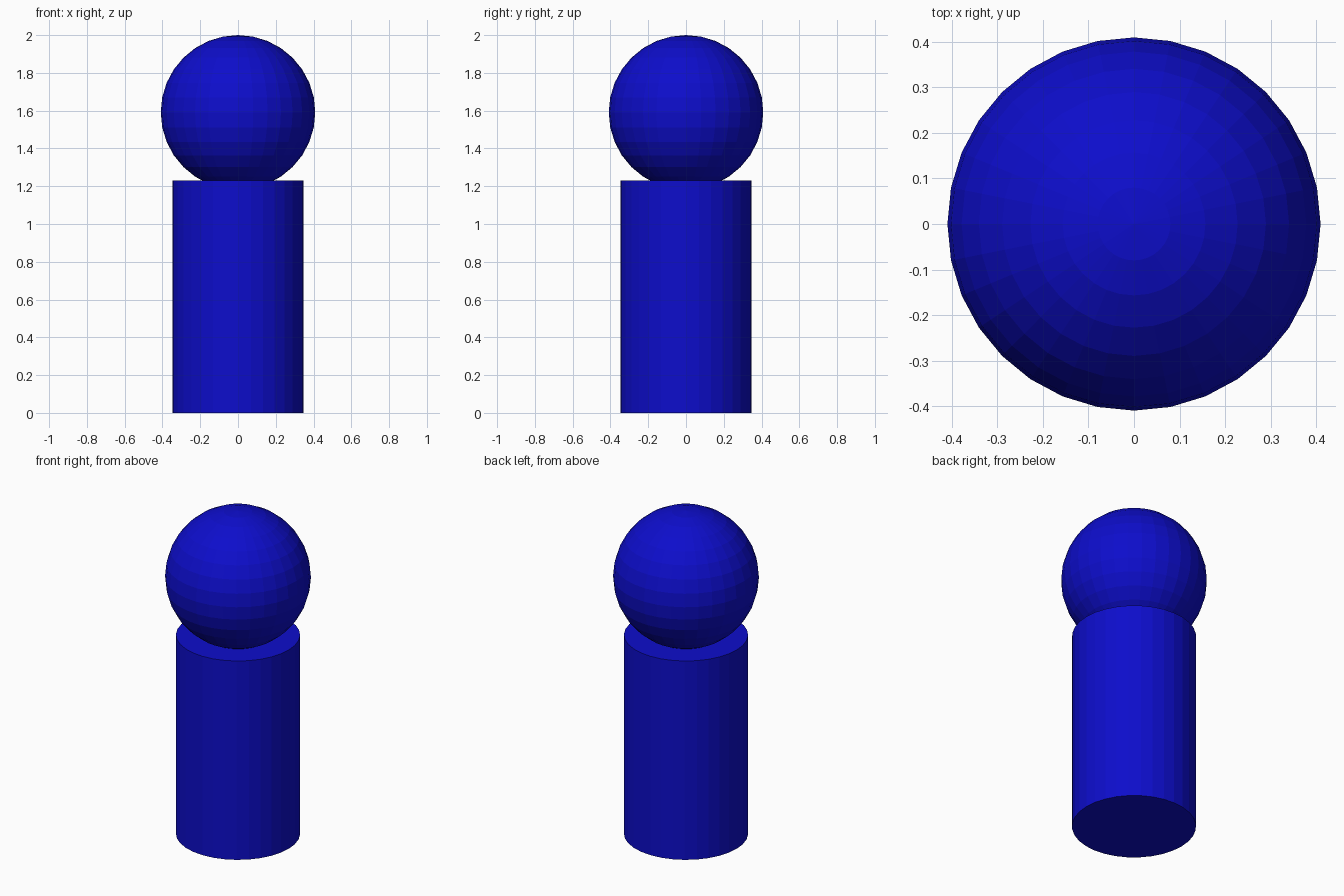
import bpy

if "Cube" in bpy.data.objects:
    bpy.data.objects.remove(bpy.data.objects["Cube"])

BODY_R, BODY_H = 0.348, 1.23
HEAD_R = 0.409

blue = bpy.data.materials.new("blue")
blue.diffuse_color = (0.004, 0.004, 0.6, 1)
blue.use_nodes = True
blue.node_tree.nodes["Principled BSDF"].inputs["Base Color"].default_value = blue.diffuse_color


def finish(name):
    obj = bpy.context.object
    obj.name = name
    obj.data.materials.append(blue)


# Cylindrical body standing on the ground
bpy.ops.mesh.primitive_cylinder_add(vertices=32, radius=BODY_R, depth=BODY_H,
                                    location=(0, 0, BODY_H / 2))
finish("body")

# Faceted ball head, slightly sunk into the body
bpy.ops.mesh.primitive_uv_sphere_add(segments=32, ring_count=16, radius=HEAD_R,
                                     location=(0, 0, 2 - HEAD_R))
finish("head")
